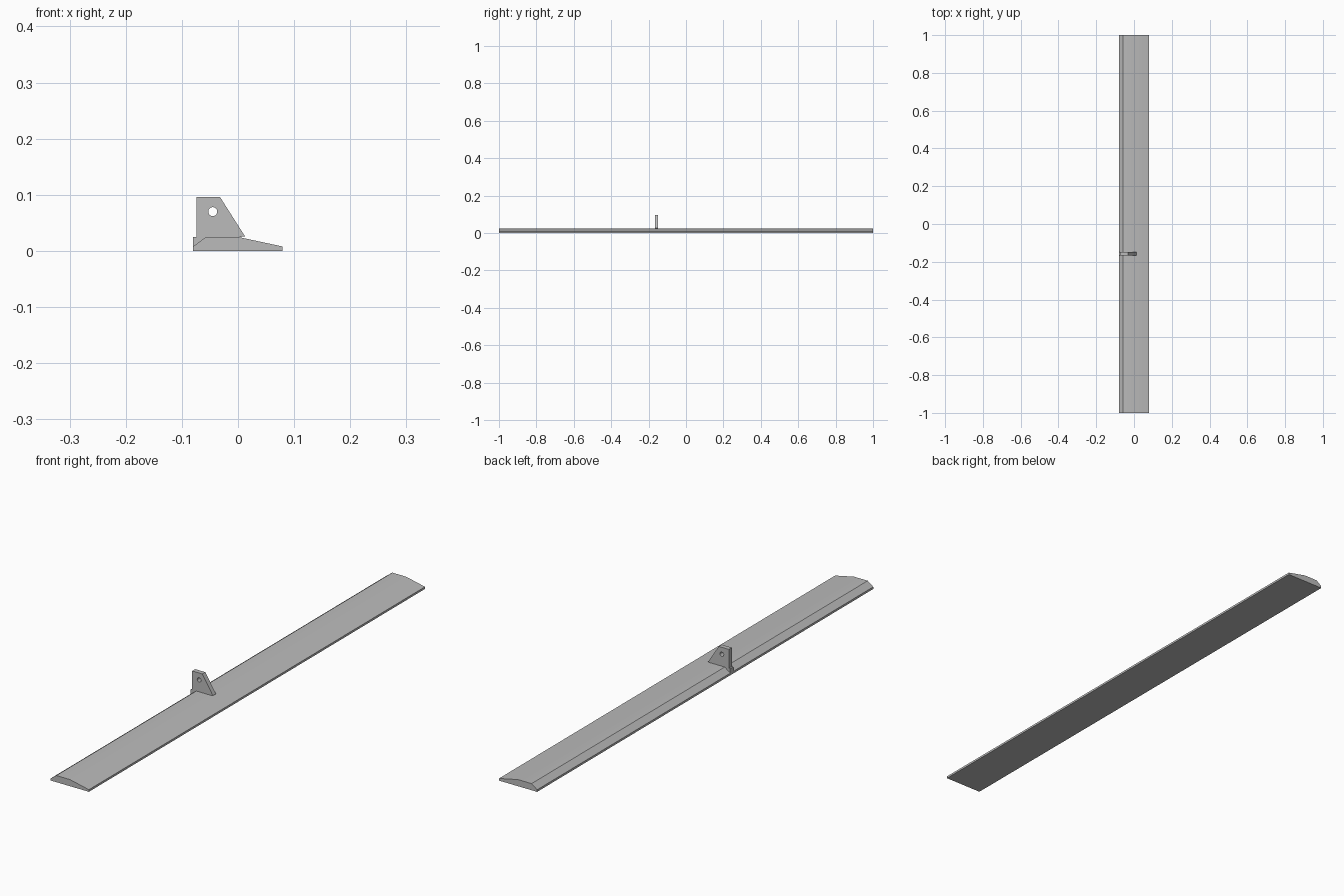
import bpy
import bmesh
from math import radians, cos, sin, tau

if "Cube" in bpy.data.objects:
    bpy.data.objects.remove(bpy.data.objects["Cube"], do_unlink=True)

grey = bpy.data.materials.new("plain grey")
grey.use_nodes = True
GREY = (0.5, 0.5, 0.5, 1)
grey.diffuse_color = GREY
grey.node_tree.nodes["Principled BSDF"].inputs["Base Color"].default_value = GREY


def extrude_profile(name, profile, y_start, y_end):
    """Sweep an (x, z) outline along y into a closed solid."""
    bm = bmesh.new()
    face = bm.faces.new([bm.verts.new((x, y_start, z)) for x, z in profile])
    swept = bmesh.ops.extrude_face_region(bm, geom=[face])["geom"]
    verts = [v for v in swept if isinstance(v, bmesh.types.BMVert)]
    bmesh.ops.translate(bm, verts=verts, vec=(0, y_end - y_start, 0))
    bmesh.ops.recalc_face_normals(bm, faces=bm.faces)
    mesh = bpy.data.meshes.new(name)
    bm.to_mesh(mesh)
    bm.free()
    mesh.materials.append(grey)
    obj = bpy.data.objects.new(name, mesh)
    bpy.context.collection.objects.link(obj)
    return obj


def select_only(obj):
    bpy.ops.object.select_all(action="DESELECT")
    obj.select_set(True)
    bpy.context.view_layer.objects.active = obj


# Long blade: flat underside, steep bevel on one edge, shallow taper on the other
blade = extrude_profile("blade", [
    (-0.08, 0), (0.079, 0), (0.079, 0.008),
    (0, 0.025), (-0.057, 0.025), (-0.08, 0.008)], -1, 1)

# Upright lug whose foot fills the bevel of the blade
FIN_Y, FIN_HALF = -0.158, 0.009
lug = extrude_profile("mounting_lug", [
    (-0.08, 0.008), (-0.057, 0.024), (-0.005, 0.024), (0.0125, 0.026),
    (-0.032, 0.096), (-0.074, 0.096), (-0.074, 0.025), (-0.08, 0.025)],
    FIN_Y - FIN_HALF, FIN_Y + FIN_HALF)

# Round pin hole through the lug
SIDES = 24
circle = [(-0.045 + 0.008 * cos(tau * i / SIDES), 0.07 + 0.008 * sin(tau * i / SIDES))
          for i in range(SIDES)]
cutter = extrude_profile("pin_hole_cutter", circle, FIN_Y - 0.03, FIN_Y + 0.03)
cutter.hide_render = True
hole = lug.modifiers.new("pin_hole", "BOOLEAN")
hole.operation = "DIFFERENCE"
hole.solver = "EXACT"
hole.object = cutter
select_only(lug)
bpy.ops.object.modifier_apply(modifier=hole.name)
bpy.data.objects.remove(cutter, do_unlink=True)

# Smooth the shallow crease and hole wall, keep the real edges crisp
for part in (blade, lug):
    select_only(part)
    bpy.ops.object.shade_smooth_by_angle(angle=radians(30))
